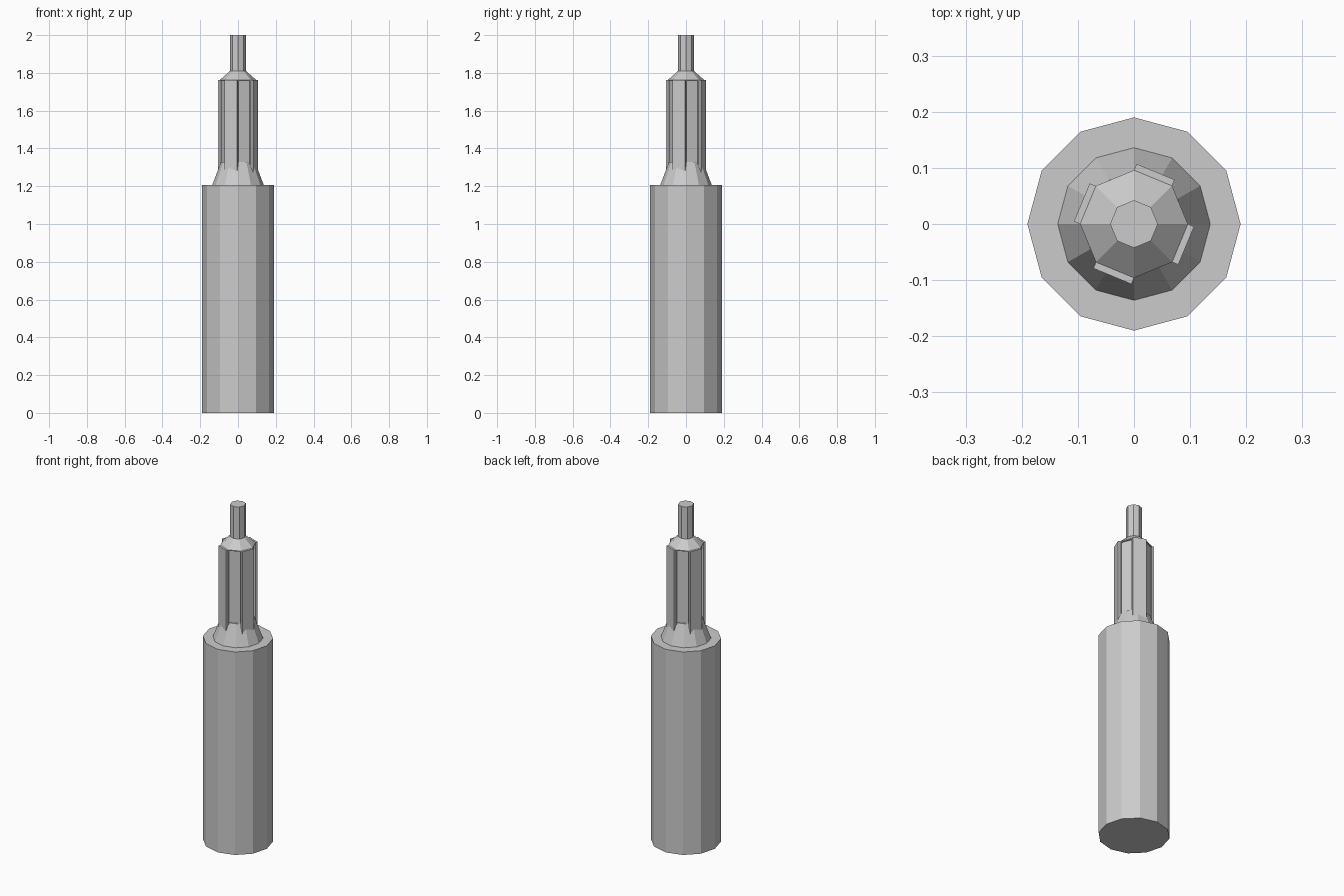
import bpy, bmesh, math
from mathutils import Vector

if "Cube" in bpy.data.objects:
    bpy.data.objects.remove(bpy.data.objects["Cube"])


def lathe(name, sides, profile, edit=None):
    """Stack polygon rings (radius, z) into a closed flat-shaded solid."""
    bm = bmesh.new()
    rings = []
    for r, z in profile:
        rings.append([bm.verts.new((r * math.cos(math.tau * i / sides),
                                    r * math.sin(math.tau * i / sides), z))
                      for i in range(sides)])
    bands = []
    for a, b in zip(rings, rings[1:]):
        bands.append([bm.faces.new((a[i], a[(i + 1) % sides],
                                    b[(i + 1) % sides], b[i]))
                      for i in range(sides)])
    bm.faces.new(rings[0][::-1])
    bm.faces.new(rings[-1])
    bm.normal_update()
    if edit:
        edit(bm, bands)
    mesh = bpy.data.meshes.new(name)
    bm.to_mesh(mesh)
    bm.free()
    obj = bpy.data.objects.new(name, mesh)
    bpy.context.collection.objects.link(obj)
    return obj


def ribs_and_panels(bm, bands):
    """Alternate faces of the shaft become raised ribs and sunken panels."""
    ribs = bands[0][1::2]
    panels = bands[0][0::2]
    bmesh.ops.inset_individual(bm, faces=panels, thickness=0.007, depth=0)
    for f in panels:
        n = f.normal.copy()
        new = bmesh.ops.extrude_discrete_faces(bm, faces=[f])["faces"][0]
        bmesh.ops.translate(bm, verts=new.verts, vec=n * -0.008)
    for f in ribs:
        n = f.normal.copy()
        new = bmesh.ops.extrude_discrete_faces(bm, faces=[f])["faces"][0]
        bmesh.ops.translate(bm, verts=new.verts, vec=n * 0.012)


# thick twelve-sided body
lathe("body", 12, [(0.19, 0), (0.19, 1.207)])

# sloped collar on top of the body
lathe("collar", 12, [(0.136, 1.2), (0.136, 1.207), (0.09, 1.328)])

# ribbed eight-sided shaft with shoulder and thin tip
lathe("shaft_and_tip", 8,
      [(0.096, 1.21), (0.096, 1.763), (0.0425, 1.81), (0.0425, 2.0)],
      ribs_and_panels)
